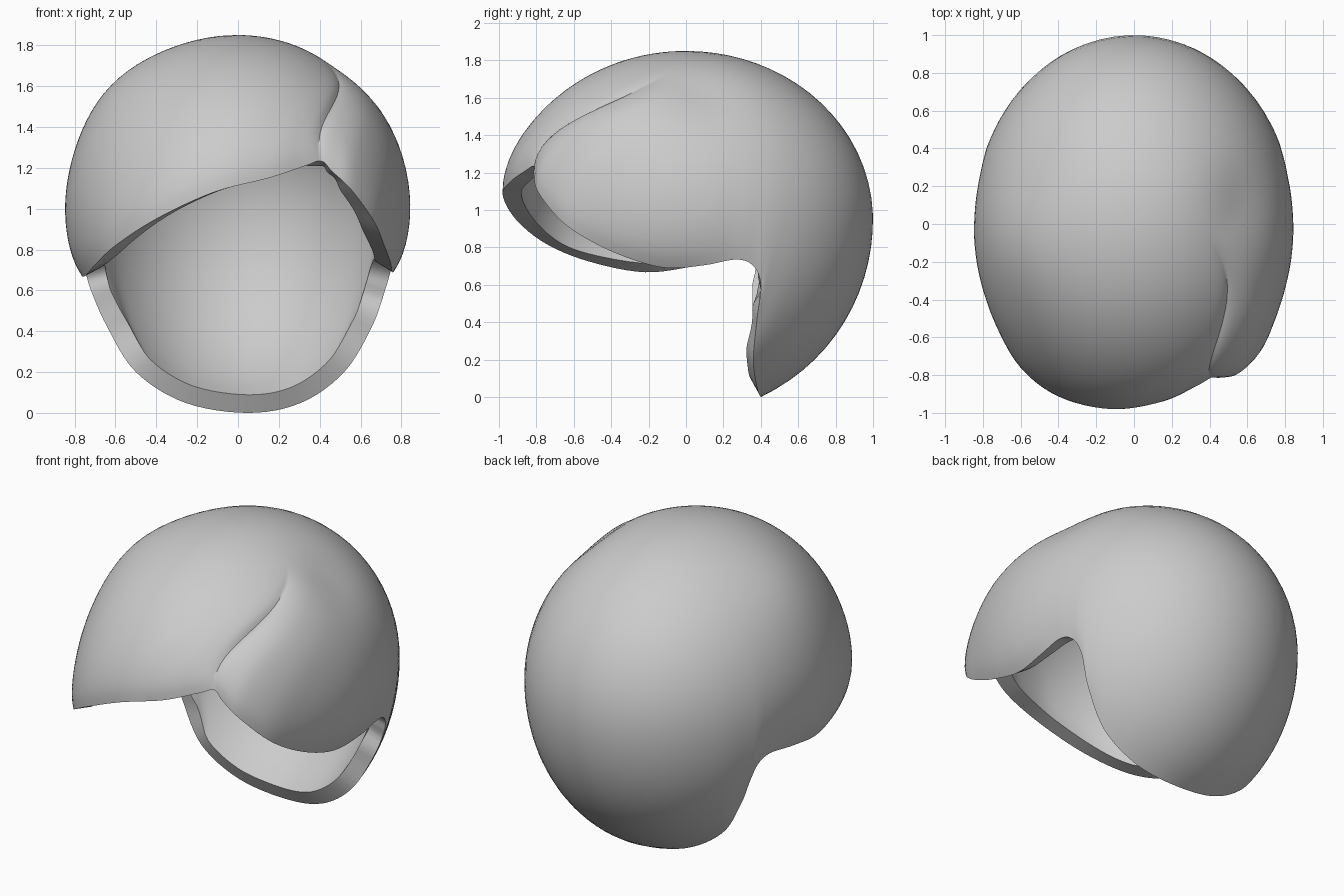
import bpy, bmesh
from math import sin, cos, exp, atan2, sqrt, hypot, pi, radians
from mathutils import Vector

if "Cube" in bpy.data.objects:
    bpy.data.objects.remove(bpy.data.objects["Cube"])

CENTRE = Vector((0, 0, 0.95))
ROWS, STEPS = 32, 6

# Hairline, anticlockwise from the parting: right lock, ear, nape, ear, fringe
RIM = [(.41, -.82, 1.235), (.46, -.81, 1.18), (.55, -.78, 1.09), (.66, -.66, .94), (.71, -.5, .83),
       (.745, -.3, .74), (.755, -.1, .69), (.77, .1, .705), (.77, .27, .735), (.75, .36, .70),
       (.72, .40, .60), (.655, .38, .42), (.52, .36, .20), (.31, .38, .05), (.05, .40, 0),
       (-.26, .38, .05), (-.50, .36, .20), (-.64, .38, .42), (-.72, .40, .60), (-.75, .36, .70),
       (-.77, .27, .735), (-.775, .05, .70), (-.755, -.22, .667), (-.70, -.52, .725),
       (-.60, -.75, .82), (-.40, -.91, .95), (-.12, -.98, 1.08), (.15, -.94, 1.15), (.33, -.86, 1.21)]


def spline(pts):
    """Closed Catmull-Rom curve through the points."""
    n, out = len(pts), []
    for i in range(n):
        a, b, c, d = (Vector(pts[(i + k) % n]) for k in (-1, 0, 1, 2))
        for s in range(STEPS):
            t = s / STEPS
            out.append(0.5 * (2*b + (c - a)*t + (2*a - 5*b + 4*c - d)*t*t + (3*b - a - 3*c + d)*t**3))
    return out


def head_radius(d):
    """Egg shape, fuller at the upper left and flatter at the upper right."""
    rz = 0.9 if d.z > 0 else 1.03
    r = 1 / sqrt((d.x / .855)**2 + d.y**2 + (d.z / rz)**2)
    full = exp(-(d - Vector((-.70, -.12, .70))).length_squared / .12)
    flat = exp(-(d - Vector((.66, .12, .74))).length_squared / .06)
    return r * (1 + .03 * full - .025 * flat)


def wrap(a):
    return (a + pi) % (2 * pi) - pi


# Strand headings: true at the hairline, evenly fanned out higher up
rim = [p - CENTRE for p in spline(RIM)]
N = len(rim)
az = [atan2(rim[0].y, rim[0].x)]
for v in rim[1:]:
    az.append(az[-1] + wrap(atan2(v.y, v.x) - az[-1]))
W = 16
fan = [sum(az[(k + j) % N] + 2 * pi * ((k + j) // N) for j in range(-W, W + 1)) / (2*W + 1)
       for k in range(N)]


def heading(k, t):
    """Strands near the parting sweep towards the right side of the head."""
    near = exp(-(wrap(fan[k] - fan[0]) / radians(80))**2)
    sweep = radians(65) * (1 - exp(-((1 - t) / .5)**2.3))
    return fan[k] + (az[k] - fan[k]) * t**2.5 + near * sweep


def parting(d, t):
    """Crease beside the fringe, with the side lock swelling next to it."""
    fade = min(1, max(0, (t - .4) / .3))
    if d < 0:
        return -.025 * fade * exp(d / .06)
    return fade * (-.025 * exp(-d / .06) + .055 * (1 - exp(-d / .08)) * exp(-(d / .35)**2))


# Hair shell: strands run from the crown down to the hairline
bm = bmesh.new()
crown = bm.verts.new(CENTRE + Vector((0, 0, .9)))
strands = []
for k, v in enumerate(rim):
    phi = atan2(hypot(v.x, v.y), v.z)
    ratio = v.length / head_radius(v.normalized())
    strand = []
    for i in range(1, ROWS + 1):
        t = i / ROWS
        h = heading(k, t)
        d = Vector((cos(h) * sin(phi*t), sin(h) * sin(phi*t), cos(phi*t)))
        r = head_radius(d) * (1 + (ratio - 1) * t**6)
        side = wrap(h - heading(0, t)) * r * sin(phi*t)
        r *= 1 + parting(side, t) * (1 - .7 * t**8)
        # Front and side tips curl inwards
        front = min(1, max(0, (.3 - d.y) / .4))
        r *= 1 + .025 * front * t**4 * (1 - t**14)
        strand.append(bm.verts.new(CENTRE + d * r))
    strands.append(strand)
for k, a in enumerate(strands):
    b = strands[(k + 1) % N]
    bm.faces.new((crown, a[0], b[0]))
    for i in range(ROWS - 1):
        bm.faces.new((a[i], a[i+1], b[i+1], b[i]))

mesh = bpy.data.meshes.new("hair")
bm.to_mesh(mesh)
bm.free()
hair = bpy.data.objects.new("hair", mesh)
bpy.context.collection.objects.link(hair)

# Thickness, inward
solid = hair.modifiers.new("thickness", 'SOLIDIFY')
solid.thickness = .1
solid.offset = -1

bpy.context.view_layer.objects.active = hair
hair.select_set(True)
bpy.ops.object.modifier_apply(modifier=solid.name)
bpy.ops.object.shade_smooth_by_angle(angle=.7)
